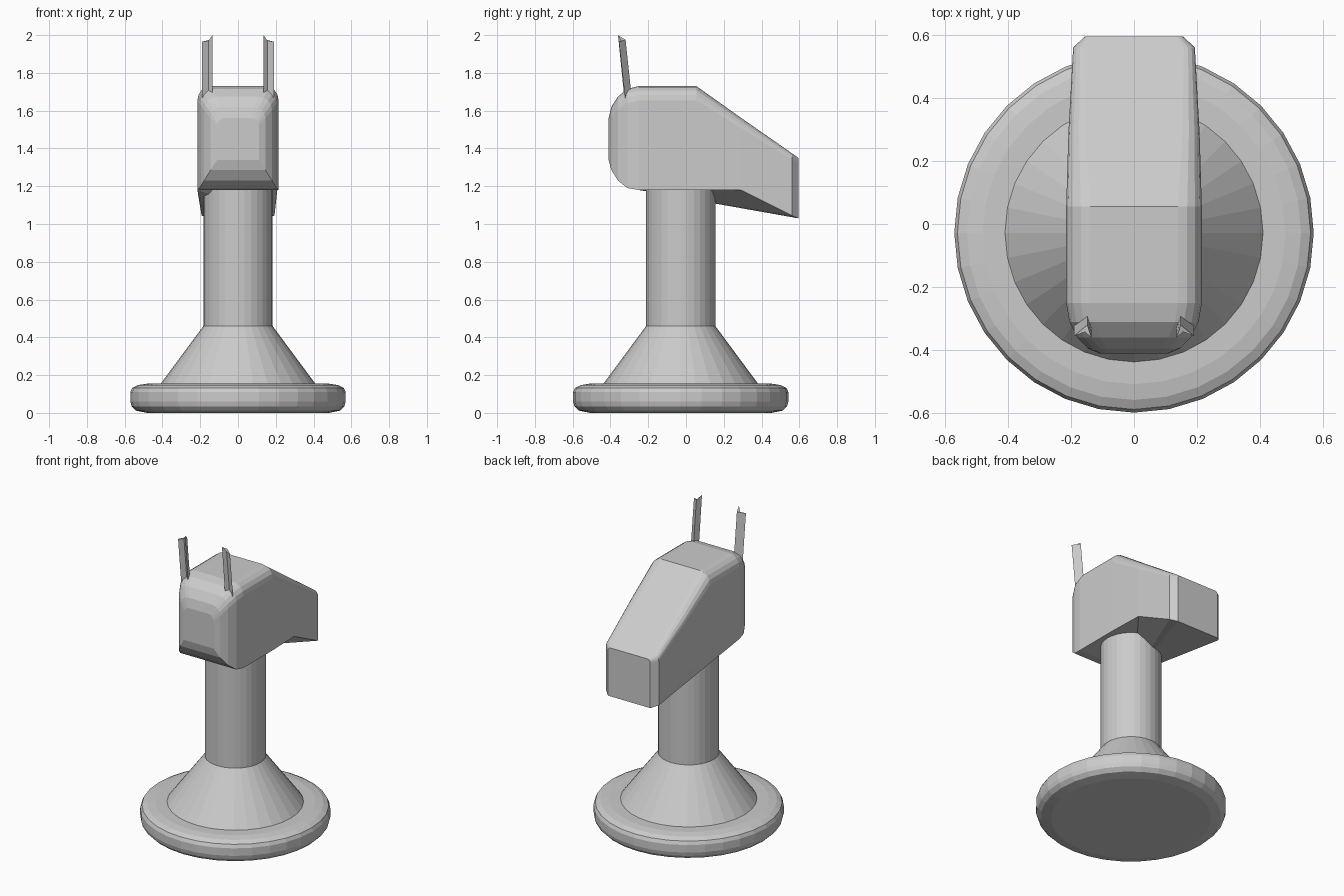
import bpy, bmesh
from math import cos, sin, pi

cube = bpy.data.objects.get("Cube")
if cube:
    bpy.data.objects.remove(cube)

grey = bpy.data.materials.new("plain_grey")
grey.use_nodes = True
grey.diffuse_color = (0.6, 0.6, 0.6, 1)
grey.node_tree.nodes["Principled BSDF"].inputs["Base Color"].default_value = (0.6, 0.6, 0.6, 1)

CENTRE_Y = -0.028
SIDES = 32


def finish(name, bm, fix_normals=True):
    if fix_normals:
        bmesh.ops.recalc_face_normals(bm, faces=bm.faces)
    mesh = bpy.data.meshes.new(name)
    bm.to_mesh(mesh)
    bm.free()
    mesh.materials.append(grey)
    obj = bpy.data.objects.new(name, mesh)
    bpy.context.collection.objects.link(obj)
    return obj


def bridge(bm, a, b, closed=True):
    n = len(a)
    for i in range(n if closed else n - 1):
        j = (i + 1) % n
        bm.faces.new((a[i], a[j], b[j], b[i]))


def turned(name, profile):
    """Lathe a list of (radius, height) rings and cap both ends."""
    bm = bmesh.new()
    rings = []
    for r, z in profile:
        rings.append([bm.verts.new((r * cos(2 * pi * i / SIDES),
                                    CENTRE_Y + r * sin(2 * pi * i / SIDES), z))
                      for i in range(SIDES)])
    for a, b in zip(rings, rings[1:]):
        bridge(bm, a, b)
    bm.faces.new(rings[0])
    bm.faces.new(rings[-1])
    return finish(name, bm)


# Round foot, flared skirt and neck column
turned("foot", [(0.48, 0), (0.54, 0.012), (0.563, 0.035), (0.57, 0.06),
                (0.57, 0.11), (0.56, 0.132), (0.53, 0.147), (0.48, 0.155)])
turned("skirt", [(0.41, 0.154), (0.183, 0.46)])
turned("neck", [(0.183, 0.46), (0.183, 1.2)])

# Head: stations along y as (y, half width, bottom, top, top corner radius)
stations = [(-0.41, 0.11, 1.34, 1.56, 0.04), (-0.395, 0.145, 1.285, 1.62, 0.06),
            (-0.36, 0.18, 1.23, 1.675, 0.07), (-0.31, 0.205, 1.19, 1.715, 0.075),
            (-0.25, 0.215, 1.18, 1.73, 0.075), (0.055, 0.215, 1.73 - 0.55, 1.73, 0.075),
            (0.29, 0.208, 1.18, 1.563, 0.055), (0.56, 0.193, 1.045, 1.375, 0.035),
            (0.595, 0.155, 1.03, 1.35, 0.02)]
STEPS = 4
FLAT_START = 4          # station where the flat underside begins

bm = bmesh.new()
sections = []
for y, w, low, high, r in stations:
    half = [(w, low)]
    for k in range(STEPS + 1):
        a = pi / 2 * k / STEPS
        half.append((w - r + r * cos(a), high - r + r * sin(a)))
    outline = half + [(-x, z) for x, z in reversed(half)]
    sections.append([bm.verts.new((x, y, z)) for x, z in outline])
for i, (a, b) in enumerate(zip(sections, sections[1:])):
    bridge(bm, a, b, closed=i < FLAT_START)
bm.faces.new(sections[0])
bm.faces.new(sections[-1])

# Folded underside of the muzzle, fanned from one front corner
under = sections[FLAT_START:]
pivot = under[0][-1]
rim = [s[-1] for s in under[2:]] + [s[0] for s in reversed(under)]
for a, b in zip(rim, rim[1:]):
    bm.faces.new((pivot, a, b))
finish("head", bm)

# Ears: tall thin folded strips leaning forward
ear_plan = [(0.19, -0.315, 1.965), (0.148, -0.28, 1.975),
            (0.135, -0.32, 2.0), (0.156, -0.302, 1.97)]
for side, label in ((1, "left"), (-1, "right")):
    bm = bmesh.new()
    base = [bm.verts.new((side * x, y, 1.6)) for x, y, z in ear_plan]
    tip = [bm.verts.new((side * x, y - 0.04, z)) for x, y, z in ear_plan]
    bridge(bm, base, tip)
    bm.faces.new(base)
    bm.faces.new(tip)
    finish(label + "_ear", bm)
